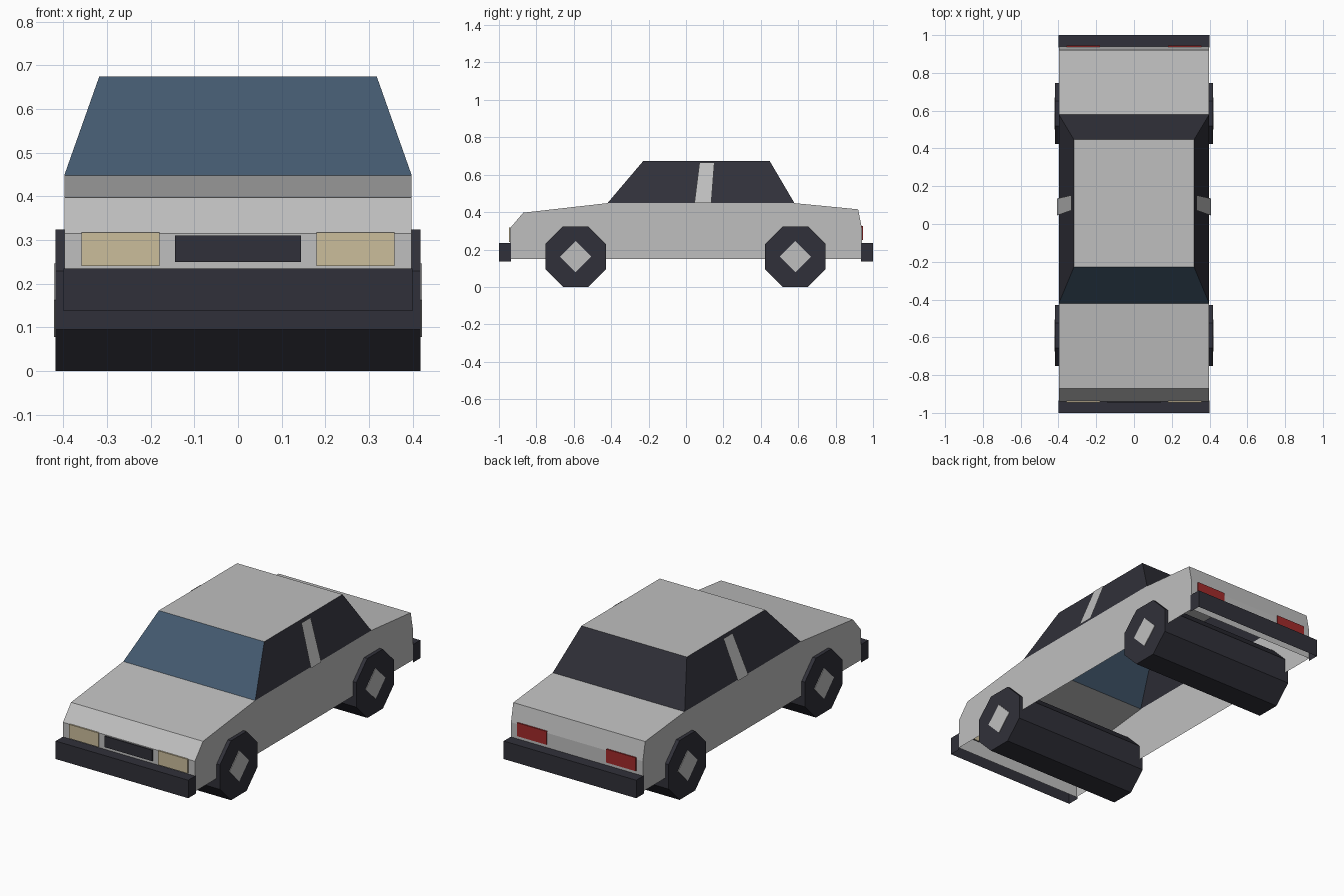
import bpy, bmesh, math
from mathutils import Matrix

if "Cube" in bpy.data.objects:
    bpy.data.objects.remove(bpy.data.objects["Cube"])


def material(name, rgb):
    m = bpy.data.materials.new(name)
    m.diffuse_color = (*rgb, 1)
    m.use_nodes = True
    m.node_tree.nodes["Principled BSDF"].inputs["Base Color"].default_value = m.diffuse_color
    return m


GREY = material("body grey", (0.52, 0.52, 0.52))
DARK = material("dark trim", (0.03, 0.03, 0.041))
BLUE = material("windscreen blue", (0.058, 0.102, 0.162))
BEIGE = material("headlight beige", (0.60, 0.51, 0.33))
RED = material("tail light red", (0.36, 0.024, 0.024))


def finish(name, bm, *mats):
    me = bpy.data.meshes.new(name)
    bm.to_mesh(me)
    bm.free()
    for m in mats:
        me.materials.append(m)
    ob = bpy.data.objects.new(name, me)
    bpy.context.collection.objects.link(ob)
    return ob


def box(name, x, y, z, mat, drop=None):
    """Box from ranges; faces whose normal passes drop() are left open."""
    bm = bmesh.new()
    bmesh.ops.create_cube(bm, size=1)
    for v in bm.verts:
        v.co = [(r[0] + r[1]) / 2 + c * (r[1] - r[0]) for r, c in zip((x, y, z), v.co)]
    bm.normal_update()
    if drop:
        bmesh.ops.delete(bm, geom=[f for f in bm.faces if drop(f.normal)], context='FACES')
    return finish(name, bm, mat)


# Body shell: side profile across the width, open below and under the cabin
W, BELT = 0.398, 0.448
profile = [(-0.94, 0.15), (-0.94, 0.315), (-0.87, 0.397), (-0.42, BELT),
           (0.58, BELT), (0.92, 0.415), (0.94, 0.315), (0.94, 0.15)]
bm = bmesh.new()
left = [bm.verts.new((-W, y, z)) for y, z in profile]
right = [bm.verts.new((W, y, z)) for y, z in profile]
bm.faces.new(left[::-1])
bm.faces.new(right)
for i in range(len(profile) - 1):
    if i != 3:
        bm.faces.new((left[i], left[i + 1], right[i + 1], right[i]))
bmesh.ops.recalc_face_normals(bm, faces=bm.faces)
finish("body", bm, GREY)

# Cabin: tapered, no floor; roof grey, windscreen blue, other glass dark
bm = bmesh.new()
base = [bm.verts.new((x, y, BELT)) for x, y in
        ((-W, -0.42), (W, -0.42), (W, 0.58), (-W, 0.58))]
top = [bm.verts.new((x, y, 0.674)) for x, y in
       ((-0.318, -0.228), (0.318, -0.228), (0.318, 0.447), (-0.318, 0.447))]
bm.faces.new(top)
for i in range(4):
    j = (i + 1) % 4
    bm.faces.new((base[i], base[j], top[j], top[i]))
bm.normal_update()
for f in bm.faces:
    f.material_index = 0 if f.normal.z > 0.9 else 1 if f.normal.y < -0.5 else 2
finish("cabin", bm, GREY, BLUE, DARK)

# Door pillars: thin strips lying just off the side glass
for s, side in ((-1, "left"), (1, "right")):
    bm = bmesh.new()
    quad = [bm.verts.new((s * x, y, z)) for x, y, z in
            ((0.408, 0.045, BELT), (0.408, 0.135, BELT),
             (0.332, 0.152, 0.665), (0.332, 0.072, 0.665))]
    bm.faces.new(quad if s > 0 else quad[::-1])
    finish(side + "_door_pillar", bm, GREY)

# Wheel rollers: full-width octagons, with diamond hub plates
for y, end in ((-0.59, "front"), (0.585, "rear")):
    bm = bmesh.new()
    turn = (Matrix.Translation((0, y, 0.162)) @ Matrix.Rotation(math.pi / 2, 4, 'Y')
            @ Matrix.Rotation(math.pi / 8, 4, 'Z'))
    r = 0.162 / math.cos(math.pi / 8)
    bmesh.ops.create_cone(bm, cap_ends=True, segments=8, radius1=r, radius2=r,
                          depth=0.836, matrix=turn)
    finish(end + "_wheels", bm, DARK)
    for s, side in ((-1, "left"), (1, "right")):
        bm = bmesh.new()
        place = (Matrix.Translation((s * 0.419, y, 0.162))
                 @ Matrix.Rotation(math.pi / 2, 4, 'Y'))
        bmesh.ops.create_cone(bm, cap_ends=True, segments=4, radius1=0.084,
                              radius2=0.084, depth=0.004, matrix=place)
        finish(f"{end}_{side}_hub", bm, GREY)

# Bumpers: channels open below and towards the body
for s, end in ((-1, "front"), (1, "rear")):
    box(end + "_bumper", (-0.4, 0.4), sorted((s * 0.935, s)), (0.137, 0.235), DARK,
        lambda n, s=s: n.z < -0.9 or n.y * s < -0.9)

# Grille and lamps: thin plates
box("grille", (-0.144, 0.144), (-0.946, -0.938), (0.25, 0.31), DARK)
for s, side in ((-1, "left"), (1, "right")):
    x = sorted((s * 0.18, s * 0.358))
    box(side + "_headlight", x, (-0.946, -0.938), (0.24, 0.317), BEIGE)
    box(side + "_tail_light", x, (0.937, 0.945), (0.252, 0.325), RED)
